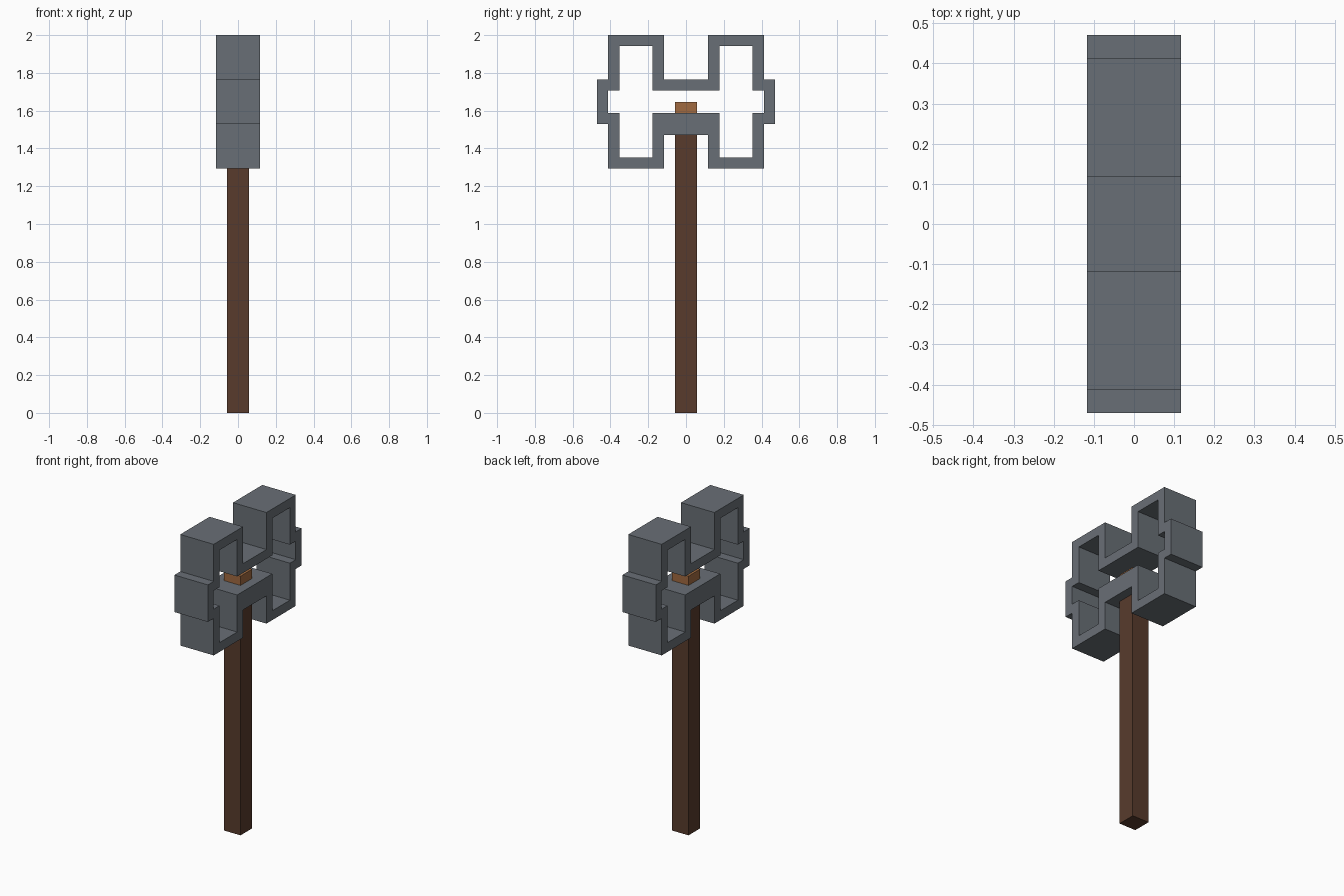
import bpy
import bmesh

cube = bpy.data.objects.get("Cube")
if cube:
    bpy.data.objects.remove(cube, do_unlink=True)

U = 1 / 17  # block size: the hammer is 34 blocks tall


def srgb(c):
    c /= 255
    return c / 12.92 if c <= 0.04045 else ((c + 0.055) / 1.055) ** 2.4


def material(name, rgb):
    m = bpy.data.materials.new(name)
    color = (*[srgb(c) for c in rgb], 1)
    m.diffuse_color = color
    m.use_nodes = True
    bsdf = next(n for n in m.node_tree.nodes if n.type == 'BSDF_PRINCIPLED')
    bsdf.inputs["Base Color"].default_value = color
    return m


steel = material("steel grey", (105, 111, 118))
dark_wood = material("dark wood", (88, 59, 44))
light_wood = material("light wood", (160, 106, 64))


def extrude_profile(name, points, half_width, mat):
    """Extrude a (y, z) outline, in blocks, along x."""
    bm = bmesh.new()
    verts = [bm.verts.new((-half_width * U, y * U, z * U)) for y, z in points]
    face = bm.faces.new(verts)
    ext = bmesh.ops.extrude_face_region(bm, geom=[face])
    moved = [g for g in ext["geom"] if isinstance(g, bmesh.types.BMVert)]
    bmesh.ops.translate(bm, verts=moved, vec=(2 * half_width * U, 0, 0))
    bmesh.ops.recalc_face_normals(bm, faces=bm.faces)
    mesh = bpy.data.meshes.new(name)
    bm.to_mesh(mesh)
    bm.free()
    mesh.materials.append(mat)
    obj = bpy.data.objects.new(name, mesh)
    bpy.context.collection.objects.link(obj)
    return obj


def mirrored(half):
    return half + [(-y, z) for y, z in reversed(half)]


def box(name, y0, y1, z0, z1, half_width, mat):
    return extrude_profile(name, [(y0, z0), (y1, z0), (y1, z1), (y0, z1)],
                           half_width, mat)


# Head: upper and lower bent bands
extrude_profile("upper_head_band", mirrored(
    [(2, 30), (2, 34), (7, 34), (7, 29), (6, 29), (6, 33), (3, 33), (3, 29)]),
    2, steel)
extrude_profile("lower_head_band", mirrored(
    [(2, 25), (2, 22), (7, 22), (7, 27), (6, 27), (6, 23), (3, 23), (3, 27)]),
    2, steel)

# Striking plates joining the bands at both ends
box("front_striking_plate", -8, -7, 26, 30, 2, steel)
box("back_striking_plate", 7, 8, 26, 30, 2, steel)

# Handle and the tip poking through the lower band
box("handle", -1, 1, 0, 25, 1, dark_wood)
box("handle_tip", -1, 1, 27, 28, 1, light_wood)
